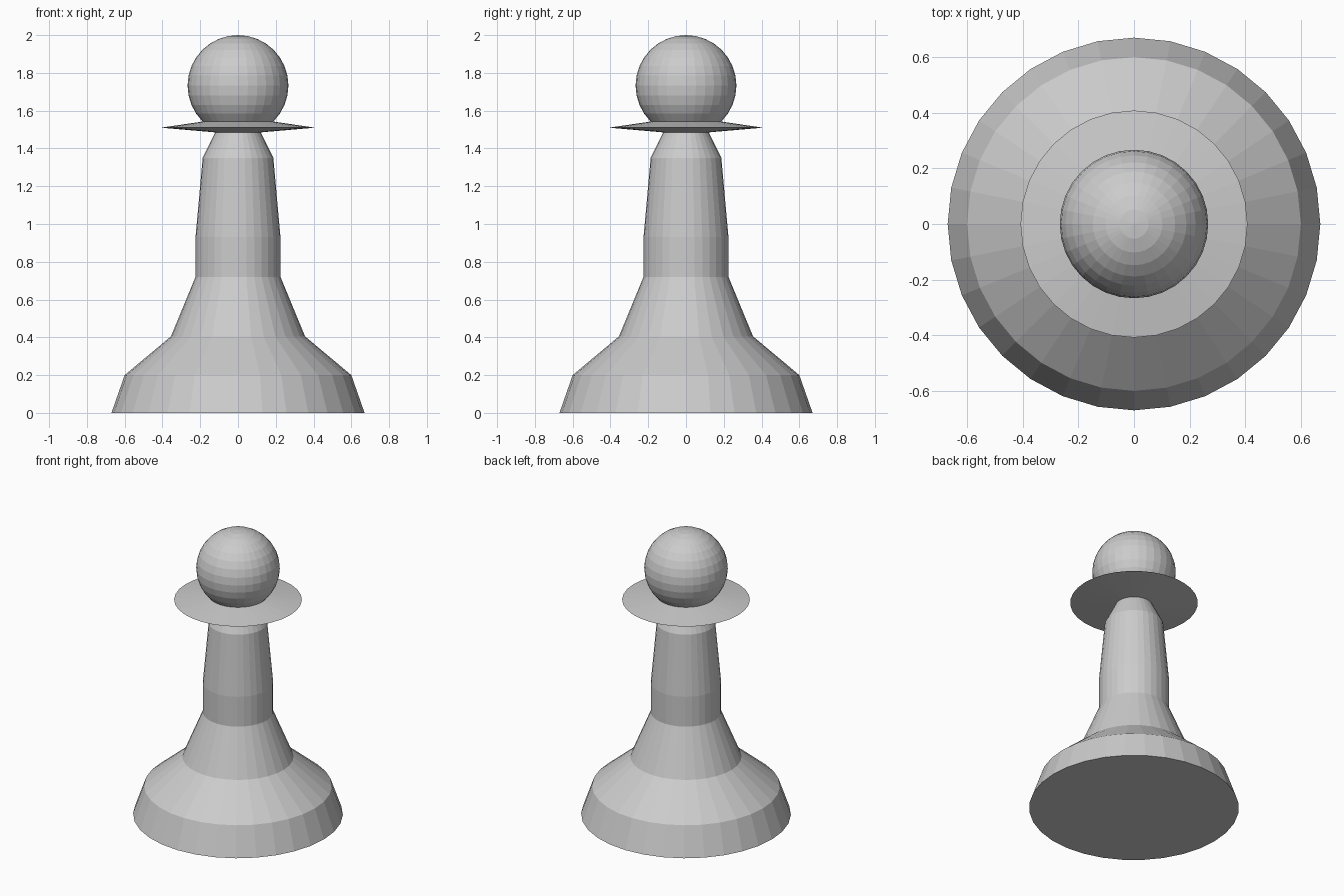
import bpy
import bmesh
import math

cube = bpy.data.objects.get("Cube")
if cube:
    bpy.data.objects.remove(cube, do_unlink=True)

SIDES = 32

grey = bpy.data.materials.new("light grey")
grey.use_nodes = True
grey.diffuse_color = (0.6, 0.6, 0.6, 1)
grey.node_tree.nodes["Principled BSDF"].inputs["Base Color"].default_value = (0.6, 0.6, 0.6, 1)


def add_object(name, bm):
    """Turn a bmesh into a flat shaded grey object."""
    bmesh.ops.recalc_face_normals(bm, faces=bm.faces)
    mesh = bpy.data.meshes.new(name)
    bm.to_mesh(mesh)
    bm.free()
    mesh.materials.append(grey)
    obj = bpy.data.objects.new(name, mesh)
    bpy.context.collection.objects.link(obj)
    return obj


def turned(name, profile):
    """Turn a (radius, height) profile around z and cap both ends."""
    bm = bmesh.new()
    rings = []
    for r, z in profile:
        angles = [math.tau * i / SIDES for i in range(SIDES)]
        rings.append([bm.verts.new((r * math.cos(a), r * math.sin(a), z)) for a in angles])
    for low, high in zip(rings, rings[1:]):
        for i in range(SIDES):
            j = (i + 1) % SIDES
            bm.faces.new((low[i], low[j], high[j], high[i]))
    bm.faces.new(rings[0][::-1])
    bm.faces.new(rings[-1])
    return add_object(name, bm)


# Flared base and tapering stem
turned("body", [(0.67, 0), (0.6, 0.2), (0.355, 0.405), (0.225, 0.72),
                (0.225, 0.93), (0.187, 1.35), (0.12, 1.485)])

# Thin sharp-edged collar
turned("collar", [(0.12, 1.485), (0.408, 1.51), (0.17, 1.545)])

# Ball on top
bm = bmesh.new()
bmesh.ops.create_uvsphere(bm, u_segments=SIDES, v_segments=16, radius=0.267)
head = add_object("head", bm)
head.location.z = 1.733
